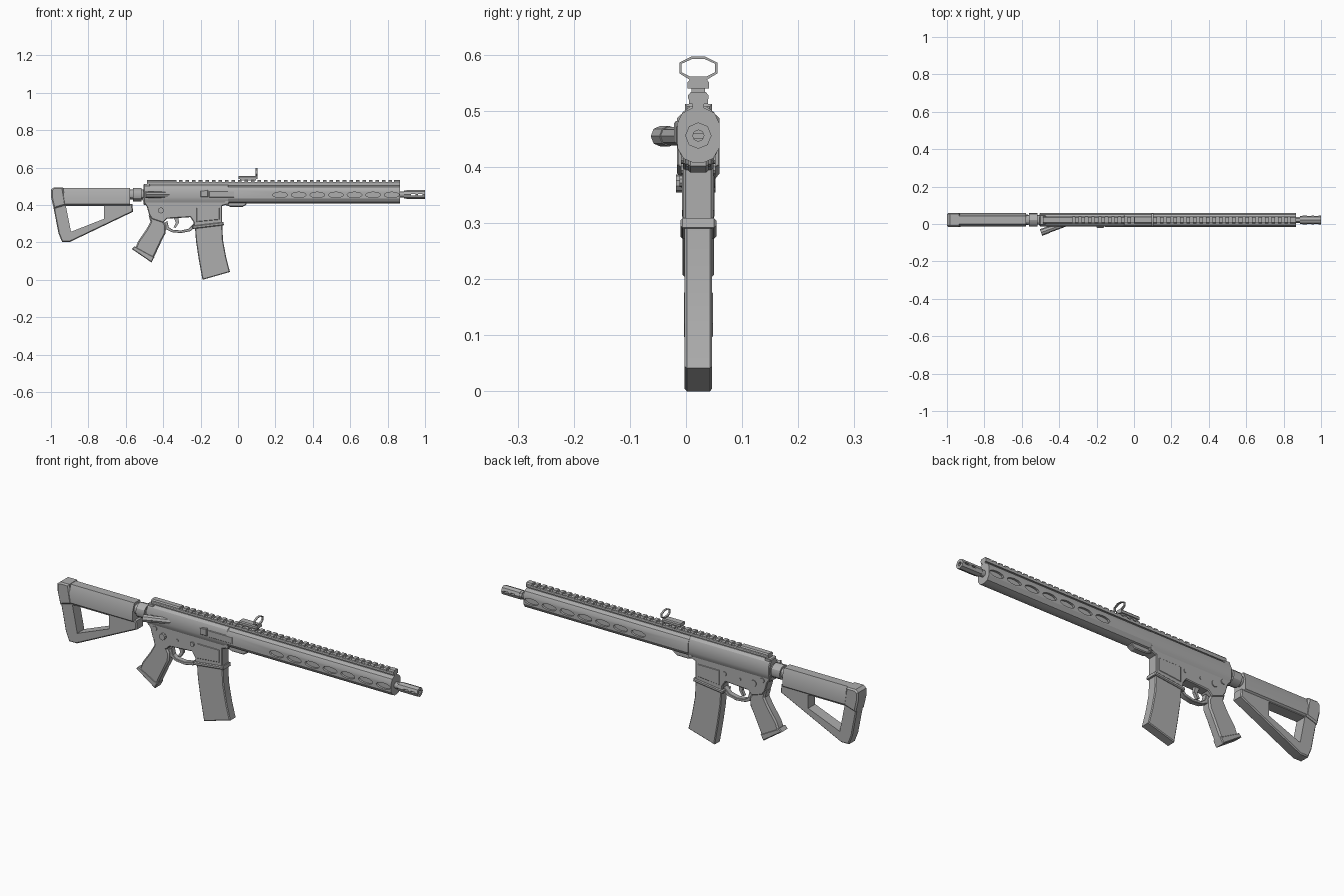
import bpy, bmesh, math
from mathutils import Vector

CY = 0.022      # y of the centre plane
BORE = 0.456    # height of the bore line

grey = bpy.data.materials.new("plain_grey")
grey.diffuse_color = (0.42, 0.42, 0.42, 1)


def finish(name, bm, smooth=True):
    bmesh.ops.recalc_face_normals(bm, faces=bm.faces[:])
    me = bpy.data.meshes.new(name)
    bm.to_mesh(me)
    bm.free()
    me.materials.append(grey)
    ob = bpy.data.objects.new(name, me)
    bpy.context.collection.objects.link(ob)
    return ob


def extrude(name, pts, axis, a, b, bevel=0):
    """Prism: (x, z) outline along y, or (y offset, z) section along x."""
    def place(p, t):
        return (p[0], CY + t, p[1]) if axis == 'y' else (t, CY + p[0], p[1])
    bm = bmesh.new()
    lo = [bm.verts.new(place(p, a)) for p in pts]
    hi = [bm.verts.new(place(p, b)) for p in pts]
    caps = [bm.faces.new(lo), bm.faces.new(hi)]
    n = len(pts)
    for i in range(n):
        j = (i + 1) % n
        bm.faces.new((lo[i], lo[j], hi[j], hi[i]))
    bmesh.ops.recalc_face_normals(bm, faces=bm.faces[:])
    if bevel:
        edges = list({e for f in caps for e in f.edges})
        bmesh.ops.bevel(bm, geom=edges, offset=bevel, segments=1,
                        affect='EDGES', profile=0.5)
    return finish(name, bm)


def plate(name, pts, half, bevel=0):
    return extrude(name, pts, 'y', -half, half, bevel)


def section(name, right, a, b, bevel=0):
    """Symmetric section along x, given by its +y half."""
    return extrude(name, right + [(-y, z) for y, z in reversed(right)], 'x', a, b, bevel)


def block(name, x0, x1, half, z0, z1, bevel=0):
    return section(name, [(half, z0), (half, z1)], x0, x1, bevel)


def tube(name, p, q, r, sides=8, r2=None):
    p, q = Vector(p), Vector(q)
    bm = bmesh.new()
    bmesh.ops.create_cone(bm, cap_ends=True, segments=sides, radius1=r,
                          radius2=r if r2 is None else r2, depth=(q - p).length)
    rot = (q - p).to_track_quat('Z', 'Y')
    for v in bm.verts:
        v.co = rot @ v.co + (p + q) / 2
    return finish(name, bm)


def cut(ob, cutter):
    m = ob.modifiers.new("cut", 'BOOLEAN')
    m.operation, m.solver, m.object = 'DIFFERENCE', 'EXACT', cutter
    bpy.context.view_layer.objects.active = ob
    bpy.ops.object.modifier_apply(modifier=m.name)
    bpy.data.objects.remove(cutter)


def xtube(name, x0, x1, r, sides=8, r2=None):
    return tube(name, (x0, CY, BORE), (x1, CY, BORE), r, sides, r2)


# --- stock: upper body, butt pad and open triangular frame
section("stock_body", [(0.024, 0.395), (0.036, 0.405), (0.036, 0.455), (0.022, 0.492)],
        -0.985, -0.578)
plate("butt_pad", [(-0.985, 0.494), (-0.935, 0.494), (-0.92, 0.40), (-0.985, 0.38),
                   (-1.0, 0.444), (-1.0, 0.482)], 0.038, 0.007)
frame = plate("stock_frame", [(-0.995, 0.43), (-0.565, 0.405), (-0.561, 0.364), (-0.898, 0.203),
                              (-0.941, 0.203), (-0.96, 0.25)], 0.028, 0.005)
cut(frame, plate("cutter", [(-0.92, 0.394), (-0.717, 0.394), (-0.717, 0.326),
                            (-0.893, 0.257)], 0.1))

# --- buffer tube and collar
xtube("buffer_tube", -0.60, -0.48, 0.026, 12)
xtube("tube_collar", -0.562, -0.515, 0.036, 12)

# --- upper receiver
section("upper_receiver", [(0.02, 0.40), (0.033, 0.425), (0.036, 0.44), (0.036, 0.478),
                           (0.028, 0.498), (0.014, 0.508)], -0.505, -0.05, 0.004)
block("rear_handle", -0.505, -0.47, 0.024, 0.475, 0.512, 0.004)
extrude("case_deflector", [(-0.2, 0.443), (-0.16, 0.443), (-0.16, 0.482), (-0.2, 0.476)],
        'y', -0.043, -0.02, 0.003)
extrude("port_cover", [(-0.155, 0.44), (-0.02, 0.44), (-0.02, 0.474), (-0.155, 0.474)],
        'y', -0.039, -0.02, 0.002)
# angled lever on the -y side
tube("side_lever", (-0.49, -0.043, 0.455), (-0.36, 0.005, 0.455), 0.0165, 8)
tube("side_lever_cap", (-0.497, -0.0455, 0.455), (-0.455, -0.030, 0.455), 0.0185, 8)

# --- handguard with slots through to an inner core
guard = section("handguard", [(0.010, 0.408), (0.026, 0.415), (0.0375, 0.434), (0.0375, 0.478),
                              (0.029, 0.496), (0.012, 0.505)], -0.053, 0.866)
for i in range(7):
    cx = 0.225 + 0.0995 * i
    slot = [(cx + 0.04 * math.cos(t * math.pi / 6), BORE - 0.002 + 0.015 * math.sin(t * math.pi / 6))
            for t in range(12)]
    cut(guard, plate("cutter", slot, 0.1))
block("handguard_core", 0.15, 0.86, 0.027, 0.43, 0.48)
plate("handguard_bracket", [(-0.08, 0.43), (0.045, 0.43), (0.045, 0.402), (0.025, 0.39),
                            (-0.04, 0.39), (-0.08, 0.405)], 0.018, 0.004)

# --- top rail with teeth
block("rail_neck", -0.487, 0.866, 0.010, 0.495, 0.52)
block("rail_strip", -0.487, 0.866, 0.017, 0.512, 0.524)
tooth = [(0.014, 0.516), (0.018, 0.522), (0.018, 0.528), (0.013, 0.534)]
section("rail_rear_flat", tooth, -0.487, -0.33)
section("rail_front_end", tooth, 0.835, 0.866)
for i in range(33):
    x = -0.315 + 0.035 * i
    section("rail_tooth", tooth, x, x + 0.019)

# --- barrel and slotted muzzle
xtube("barrel", 0.85, 0.90, 0.016, 12)
xtube("muzzle_collar", 0.888, 0.905, 0.022, 8)
muzzle = xtube("muzzle", 0.90, 1.0, 0.0235, 8)
cut(muzzle, xtube("cutter", 0.94, 1.05, 0.010, 8))
for x in (0.925, 0.963):
    cut(muzzle, block("cutter", x, x + 0.024, 0.1, BORE - 0.004, BORE + 0.004))

# --- small sight: clamp, base and hexagonal hoop
block("sight_clamp", 0.012, 0.095, 0.012, 0.53, 0.545)
section("sight_base", [(0.019, 0.54), (0.019, 0.551), (0.015, 0.556)], 0.003, 0.104)
hoop = [(0.016, 0.556), (0.034, 0.567), (0.034, 0.586), (0.012, 0.597), (0.0, 0.599)]
ring = section("sight_hoop", hoop[:4], 0.094, 0.104)
cut(ring, section("cutter", [(0.014, 0.561), (0.030, 0.569), (0.030, 0.584), (0.010, 0.593)],
                  0.05, 0.15))

# --- lower receiver with magazine well
plate("lower_receiver", [(-0.51, 0.425), (-0.487, 0.39), (-0.476, 0.35), (-0.46, 0.325),
                         (-0.40, 0.305), (-0.378, 0.327), (-0.255, 0.335), (-0.238, 0.31),
                         (-0.235, 0.28), (-0.085, 0.30), (-0.085, 0.395), (-0.05, 0.405),
                         (-0.035, 0.44), (-0.51, 0.44)], 0.027, 0.004)
plate("well_lip", [(-0.247, 0.289), (-0.242, 0.272), (-0.075, 0.292), (-0.078, 0.309)],
      0.032, 0.004)
plate("well_panel", [(-0.222, 0.31), (-0.10, 0.322), (-0.10, 0.385), (-0.222, 0.385)],
      0.029, 0.002)

# --- controls and pins
for name, x, z, r, y0, y1 in (("selector", -0.412, 0.371, 0.016, -0.018, 0.053),
                              ("rear_pin", -0.46, 0.398, 0.012, -0.009, 0.053),
                              ("trigger_pin", -0.335, 0.37, 0.007, -0.008, 0.052),
                              ("release_button", -0.25, 0.375, 0.011, -0.012, 0.052),
                              ("front_pin", -0.06, 0.415, 0.010, -0.009, 0.053)):
    tube(name, (x, y0, z), (x, y1, z), r, 10)

# --- trigger and its guard
plate("trigger", [(-0.345, 0.335), (-0.318, 0.335), (-0.316, 0.305), (-0.333, 0.278),
                  (-0.345, 0.281), (-0.332, 0.305)], 0.008)
plate("trigger_guard", [(-0.40, 0.30), (-0.385, 0.27), (-0.355, 0.255), (-0.305, 0.25),
                        (-0.255, 0.26), (-0.23, 0.28), (-0.23, 0.305), (-0.248, 0.29),
                        (-0.265, 0.273), (-0.305, 0.264), (-0.35, 0.268), (-0.37, 0.282),
                        (-0.378, 0.315)], 0.014, 0.002)

# --- pistol grip with flared foot
plate("grip", [(-0.478, 0.345), (-0.40, 0.315), (-0.385, 0.29), (-0.387, 0.25), (-0.41, 0.205),
               (-0.452, 0.115), (-0.55, 0.165), (-0.535, 0.205), (-0.49, 0.27), (-0.468, 0.31)],
      0.024, 0.007)
plate("grip_foot", [(-0.568, 0.165), (-0.553, 0.18), (-0.447, 0.122), (-0.463, 0.093)],
      0.026, 0.004)

# --- curved magazine
plate("magazine", [(-0.232, 0.31), (-0.225, 0.21), (-0.21, 0.11), (-0.19, 0.0), (-0.043, 0.042),
                   (-0.063, 0.12), (-0.08, 0.21), (-0.085, 0.31)], 0.0245, 0.004)

# smooth shading with sharp edges kept
for ob in bpy.context.collection.objects:
    ob.select_set(ob.type == 'MESH')
bpy.ops.object.shade_smooth_by_angle(angle=math.radians(30))
